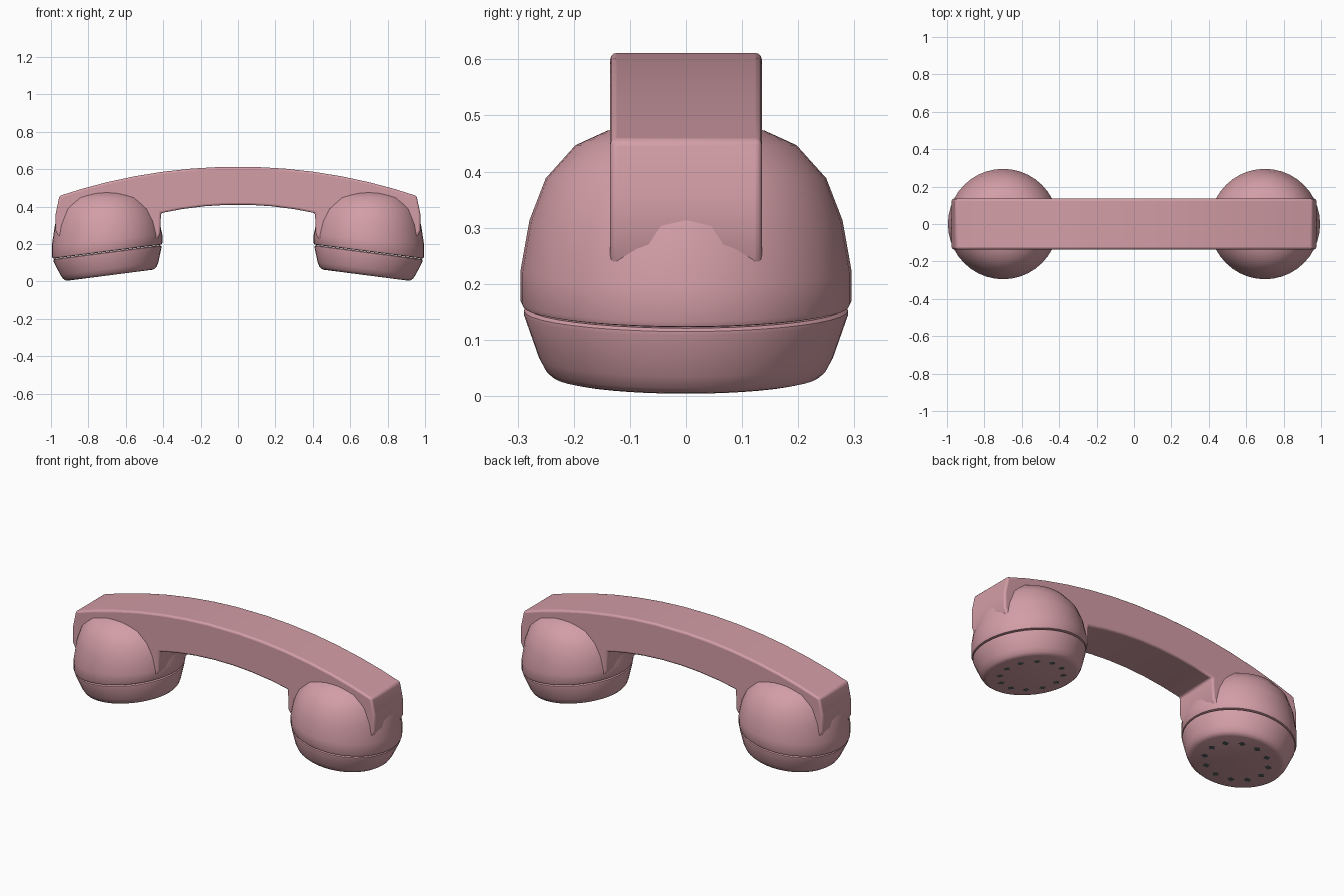
import bpy, bmesh
from math import cos, sin, pi, radians, sqrt

if "Cube" in bpy.data.objects:
    bpy.data.objects.remove(bpy.data.objects["Cube"])


def material(name, rgb):
    m = bpy.data.materials.new(name)
    m.diffuse_color = (*rgb, 1)
    m.use_nodes = True
    m.node_tree.nodes["Principled BSDF"].inputs["Base Color"].default_value = m.diffuse_color
    return m


pink = material("pink_plastic", (0.65, 0.34, 0.38))
grey = material("hole_grey", (0.09, 0.11, 0.11))


def finish(bm, name, mat, angle=35):
    bmesh.ops.recalc_face_normals(bm, faces=bm.faces)
    me = bpy.data.meshes.new(name)
    bm.to_mesh(me)
    bm.free()
    ob = bpy.data.objects.new(name, me)
    bpy.context.collection.objects.link(ob)
    me.materials.append(mat)
    bpy.ops.object.select_all(action='DESELECT')
    ob.select_set(True)
    bpy.context.view_layer.objects.active = ob
    bpy.ops.object.shade_smooth_by_angle(angle=radians(angle))
    return ob


def cup_point(side, r, h, a, tilt=1.0):
    """Point around the cup axis; rings slope outward-down by the tilt."""
    dx = r * cos(a)
    return (side * (0.70 + dx + 0.128 * min(h, 0)), r * sin(a),
            0.163 + h - 0.129 * dx * tilt)


def lathe(name, side, profile, n=40):
    bm = bmesh.new()
    rings = []
    for r, h in profile:
        tilt = 1 - max(0, min(1, h / 0.22))
        rings.append([bm.verts.new(cup_point(side, r, h, 2 * pi * i / n, tilt))
                      for i in range(n)])
    for lo, hi in zip(rings, rings[1:]):
        for i in range(n):
            j = (i + 1) % n
            bm.faces.new((lo[i], lo[j], hi[j], hi[i]))
    bm.faces.new(rings[0])
    bm.faces.new(rings[-1])
    return finish(bm, name, pink)


dome = [(0.282, -0.004), (0.291, -0.002), (0.295, 0.006), (0.295, 0.06),
        (0.279, 0.15), (0.25, 0.225), (0.197, 0.284), (0.14, 0.310), (0.06, 0.323)]
cap = [(0.225, -0.130), (0.238, -0.127), (0.250, -0.117), (0.262, -0.095),
       (0.289, -0.018), (0.289, -0.011), (0.282, -0.006)]

for side, label in ((-1, "left"), (1, "right")):
    lathe(label + "_cup_dome", side, dome)
    lathe(label + "_cup_cap", side, cap)
    # ring of small diamond holes on the cap face
    bm = bmesh.new()
    for k in range(12):
        a = 2 * pi * k / 12
        bm.faces.new([bm.verts.new(cup_point(side, r, -0.1315, a + da))
                      for r, da in ((0.145, 0), (0.165, 0.12), (0.185, 0), (0.165, -0.12))])
    ob = finish(bm, label + "_cap_holes", grey)
    ob.data.flip_normals() if ob.data.polygons[0].normal.z > 0 else None

# handle: arched side profile, right half then mirrored, extruded in y
R_top, R_low = 2.995, 1.9
half = [(x, 0.613 - R_top + sqrt(R_top ** 2 - x * x))
        for x in (0.1, 0.25, 0.4, 0.55, 0.7, 0.83, 0.955)]
half += [(0.975, 0.36), (0.975, 0.27), (0.94, 0.20), (0.45, 0.20), (0.416, 0.25), (0.412, 0.365)]
half += [(x, 0.41 - R_low + sqrt(R_low ** 2 - x * x)) for x in (0.3, 0.18, 0.06)]
outline = half + [(-x, z) for x, z in reversed(half)]
W = 0.135
bm = bmesh.new()
front = [bm.verts.new((x, -W, z)) for x, z in outline]
back = [bm.verts.new((x, W, z)) for x, z in outline]
for i in range(len(outline)):
    j = (i + 1) % len(outline)
    bm.faces.new((front[i], front[j], back[j], back[i]))
bm.faces.new(front)
bm.faces.new(back)
handle = finish(bm, "handle", pink, 40)
bev = handle.modifiers.new("soft_edges", 'BEVEL')
bev.width = 0.011
bev.segments = 3
bev.limit_method = 'ANGLE'
bev.angle_limit = radians(40)
